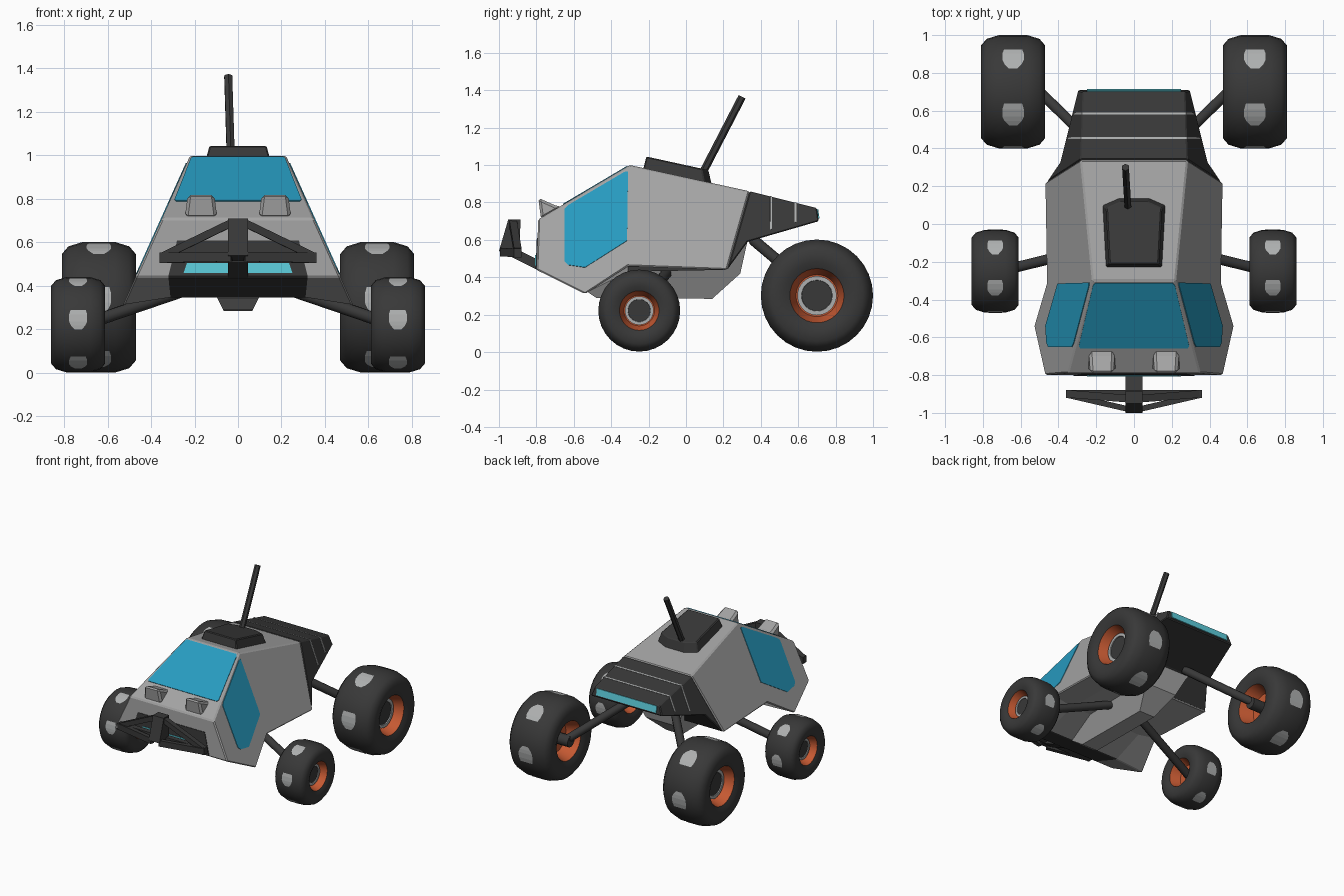
import bpy, bmesh, math
from mathutils import Vector

if "Cube" in bpy.data.objects:
    bpy.data.objects.remove(bpy.data.objects["Cube"])


def material(name, r, g, b):
    m = bpy.data.materials.new(name)
    m.diffuse_color = (r, g, b, 1)
    m.use_nodes = True
    m.node_tree.nodes["Principled BSDF"].inputs["Base Color"].default_value = m.diffuse_color
    return m


GREY = material("body grey", 0.37, 0.37, 0.37)
DARK = material("charcoal", 0.04, 0.04, 0.04)
GLASS = material("blue glass", 0.02, 0.33, 0.53)
CYAN = material("cyan light", 0.11, 0.62, 0.72)
ORANGE = material("orange rim", 0.56, 0.10, 0.032)
PALE = material("pale grey", 0.42, 0.43, 0.43)


def build(name, verts, faces, mats, bevel=0, thick=0, smooth=0, rule=None):
    """Make an object from points and faces, with optional finishing."""
    bm = bmesh.new()
    vs = [bm.verts.new(v) for v in verts]
    for i, f in enumerate(faces):
        face = bm.faces.new([vs[k] for k in f])
        if rule:
            face.material_index = rule(i)
    bmesh.ops.remove_doubles(bm, verts=bm.verts[:], dist=1e-5)
    bmesh.ops.recalc_face_normals(bm, faces=bm.faces[:])
    me = bpy.data.meshes.new(name)
    bm.to_mesh(me)
    bm.free()
    for m in mats:
        me.materials.append(m)
    if smooth:
        me.polygons.foreach_set("use_smooth", [True] * len(me.polygons))
        me.set_sharp_from_angle(angle=math.radians(smooth))
    ob = bpy.data.objects.new(name, me)
    bpy.context.collection.objects.link(ob)
    if bevel:
        mod = ob.modifiers.new("bevel", 'BEVEL')
        mod.width, mod.segments, mod.limit_method = bevel, 1, 'ANGLE'
    if thick:
        mod = ob.modifiers.new("thickness", 'SOLIDIFY')
        mod.thickness, mod.offset = thick, 0
    return ob


def plate(name, pts, mat, thick=0.008):
    return build(name, pts, [range(len(pts))], [mat], thick=thick)


def prism(name, prof, half, mat, cx=0, bevel=0):
    """Side profile (y, z) stretched to +-half(y, z)."""
    n = len(prof)
    verts = [(cx + s * half(y, z), y, z) for s in (1, -1) for y, z in prof]
    faces = [range(n), range(n, 2 * n)]
    faces += [(i, (i + 1) % n, n + (i + 1) % n, n + i) for i in range(n)]
    return build(name, verts, faces, [mat], bevel)


def rod(name, p, q, w, h, mat, n=4, smooth=0):
    """Straight bar with an n-sided section from p to q."""
    p, q = Vector(p), Vector(q)
    d = (q - p).normalized()
    u = d.cross(Vector((0, 0, 1))).normalized()
    v = u.cross(d)
    k = 1 / math.cos(math.pi / n)
    ring = [(math.tau * (i + 0.5) / n) for i in range(n)]
    verts = [c + k * (u * math.cos(a) * w + v * math.sin(a) * h) / 2 for c in (p, q) for a in ring]
    faces = [range(n), range(n, 2 * n)]
    faces += [(i, (i + 1) % n, n + (i + 1) % n, n + i) for i in range(n)]
    return build(name, verts, faces, [mat], smooth=smooth)


def lathe(name, prof, centre, s, side, mat, n=32):
    """Revolve (x, radius) points around the wheel axis; radius 0 closes to a fan."""
    cx, cy, cz = centre
    verts = [(cx + side * s * x, cy + s * r * math.cos(math.tau * i / n), cz + s * r * math.sin(math.tau * i / n))
             for x, r in prof for i in range(n)]
    faces = []
    for j in range(len(prof) - 1):
        for i in range(n):
            quad = (j * n + i, j * n + (i + 1) % n, (j + 1) * n + (i + 1) % n, (j + 1) * n + i)
            f = list(dict.fromkeys(k - k % n if prof[k // n][1] == 0 else k for k in quad))
            if len(f) > 2:
                faces.append(f)
    return build(name, verts, faces, [mat], smooth=48)


def hull_half(y, z):
    return 0.22 + 0.45 * (1 - z)


def tail_half(y, z):
    return 0.283 - 0.135 * (y - 0.34) + 0.396 * (0.86 - z)


# Main body: sloped sides, dark strip under the nose
prof = [(-0.80, 0.44), (-0.79, 0.71), (-0.30, 1.0), (0.34, 0.86), (0.22, 0.44), (-0.31, 0.46), (-0.54, 0.31)]
floor = [(0.32, -0.80, 0.44), (0.31, -0.56, 0.345), (0.30, -0.31, 0.43), (0.28, 0.22, 0.44)]
verts = [(s * hull_half(y, z), y, z) for s in (1, -1) for y, z in prof]
verts += [(s * x, y, z) for s in (1, -1) for x, y, z in floor]
faces = [(14, 15, 19, 18), range(7), range(7, 14), (1, 2, 9, 8), (2, 3, 10, 9),
         (0, 1, 8, 7, 18, 14), (3, 4, 17, 21, 11, 10), (15, 16, 20, 19), (16, 17, 21, 20)]
low = [0, 6, 5, 4]
for a in range(3):
    for o, f in ((0, 14), (7, 18)):
        faces.append((low[a] + o, low[a + 1] + o, f + a + 1, f + a))
build("body", verts, faces, [GREY, DARK], bevel=0.008, rule=lambda i: int(i == 0))

# Belly keel
prism("belly", [(-0.56, 0.345), (-0.48, 0.29), (0.14, 0.285), (0.29, 0.42), (0.33, 0.60), (-0.4, 0.5)],
      lambda y, z: 0.065 + 0.5 * (z - 0.285), GREY)

# Dark tail with pale seams and rear light
prism("tail", [(0.34, 0.86), (0.70, 0.77), (0.71, 0.70), (0.33, 0.59), (0.22, 0.44)], tail_half, DARK, bevel=0.006)
for k, y in enumerate((0.455, 0.585)):
    verts = []
    for yy in (y - 0.005, y + 0.005):
        top, bot = 0.86 - 0.25 * (yy - 0.34), 0.60 + 0.29 * (yy - 0.33) + 0.02
        verts += [(s * tail_half(yy, z), yy, z) for s, z in ((-1, bot), (-1, top), (1, top), (1, bot))]
    build(f"tail_seam_{k + 1}", verts, [(i, i + 1, i + 5, i + 4) for i in range(3)], [PALE], thick=0.006)
plate("rear_light", [(-0.25, 0.703, 0.764), (0.25, 0.703, 0.764), (0.25, 0.710, 0.715), (-0.25, 0.710, 0.715)], CYAN)

# Windows
plate("windshield", [(-0.292, -0.645, 0.796), (-0.284, -0.657, 0.789), (0.284, -0.657, 0.789), (0.292, -0.645, 0.796),
                     (0.217, -0.325, 0.985), (0.205, -0.312, 0.993), (-0.205, -0.312, 0.993), (-0.217, -0.325, 0.985)], GLASS)
win = [(-0.65, 0.765), (-0.63, 0.785), (-0.33, 0.962), (-0.31, 0.965), (-0.315, 0.595), (-0.54, 0.452), (-0.63, 0.465), (-0.65, 0.485)]
for s, n in ((1, "right"), (-1, "left")):
    plate(f"{n}_window", [(s * hull_half(y, z), y, z) for y, z in win], GLASS)

# Grille and front light bar
front = lambda z: -0.80 + (z - 0.44) / 27
plate("grille", [(s * x, front(z), z) for s, x, z in
                 ((-1, 0.32, 0.445), (1, 0.32, 0.445), (1, 0.28, 0.61), (-1, 0.28, 0.61))], DARK)
plate("front_light", [(s * x, front(z) - 0.005, z) for s, x, z in
                      ((-1, 0.25, 0.46), (1, 0.25, 0.46), (1, 0.23, 0.52), (-1, 0.23, 0.52))], CYAN)

# Headlight pods
for s, n in ((1, "right"), (-1, "left")):
    prism(f"{n}_headlight", [(-0.79, 0.825), (-0.775, 0.71), (-0.66, 0.775), (-0.70, 0.785)],
          lambda y, z: 0.075 - 0.13 * (z - 0.71), GREY, cx=s * 0.17, bevel=0.014)

# Front bumper frame
prism("bumper_post", [(-1.0, 0.54), (-0.95, 0.71), (-0.885, 0.71), (-0.89, 0.50)], lambda y, z: 0.045, DARK)
rod("bumper_crossbar", (-0.36, -0.90, 0.53), (0.36, -0.90, 0.53), 0.04, 0.05, DARK)
rod("bumper_mount", (0, -0.77, 0.455), (0, -0.92, 0.53), 0.09, 0.05, DARK)
for s, n in ((1, "right"), (-1, "left")):
    rod(f"{n}_bumper_blade", (s * 0.355, -0.905, 0.53), (s * 0.03, -0.98, 0.535), 0.03, 0.045, DARK)
    rod(f"{n}_bumper_brace", (s * 0.34, -0.90, 0.54), (s * 0.03, -0.925, 0.69), 0.04, 0.035, DARK)

# Roof pod and antenna
roof = lambda y: 1.0 - 0.21875 * (y + 0.3)
plan = [(-0.15, -0.23), (0.15, -0.23), (0.168, 0.10), (0.08, 0.138), (-0.08, 0.138), (-0.168, 0.10)]
verts = [(x, y, roof(y) - 0.01) for x, y in plan]
verts += [(x * 0.87, -0.05 + (y + 0.05) * 0.9, roof(-0.05 + (y + 0.05) * 0.9) + 0.065) for x, y in plan]
build("roof_pod", verts, [range(6), range(6, 12)] + [(i, (i + 1) % 6, 6 + (i + 1) % 6, 6 + i) for i in range(6)],
      [DARK], bevel=0.006)
rod("antenna", (-0.032, 0.085, 0.95), (-0.045, 0.30, 1.365), 0.036, 0.036, DARK, n=6)

# Wheels with rims, hubs, tread marks and suspension arms
half_tire = [(0.152, 0.145), (0.166, 0.18), (0.17, 0.245), (0.14, 0.28), (0.075, 0.30)]
tire = half_tire + [(-x, r) for x, r in reversed(half_tire)]
rim = [(0.152, 0.145), (0.05, 0.112), (0.05, 0)]
rim += [(-x, r) for x, r in reversed(rim)]
mark = [(-12, 0.048), (-6, 0.057), (2, 0.057), (7, 0.045), (12, 0.022)]
for s, n in ((1, "right"), (-1, "left")):
    for end, c, k in (("rear", (s * 0.64, 0.70, 0.302), 1.0), ("front", (s * 0.735, -0.25, 0.222), 0.73)):
        tag = f"{end}_{n}"
        lathe(f"{tag}_tire", tire, c, k, s, DARK)
        lathe(f"{tag}_rim", rim, c, k, s, ORANGE)
        lathe(f"{tag}_hub_ring", [(0.04, 0.105), (0.095, 0.105), (0.095, 0.083), (0.08, 0.08)], c, k, s, PALE)
        lathe(f"{tag}_hub_cap", [(0.05, 0.084), (0.088, 0.084), (0.088, 0)], c, k, s, DARK)
        verts, faces = [], []
        for j in range(6):
            for i, (a, w) in enumerate(mark):
                t = math.radians(54 + 60 * j + a)
                if i:
                    m = len(verts)
                    faces.append((m - 2, m - 1, m + 1, m))
                verts += [(c[0] + e * w * k, c[1] + k * 0.3015 * math.cos(t), c[2] + k * 0.3015 * math.sin(t)) for e in (-1, 1)]
        build(f"{tag}_tread_marks", verts, faces, [PALE])
    rod(f"rear_{n}_arm", (s * 0.15, 0.36, 0.60), (s * 0.51, 0.71, 0.305), 0.055, 0.055, DARK, n=8, smooth=50)
    rod(f"rear_{n}_axle", (s * 0.47, 0.70, 0.302), (s * 0.63, 0.70, 0.302), 0.08, 0.08, DARK, n=10, smooth=50)
    rod(f"front_{n}_arm", (s * 0.10, -0.10, 0.43), (s * 0.71, -0.25, 0.222), 0.055, 0.055, DARK, n=8, smooth=50)
